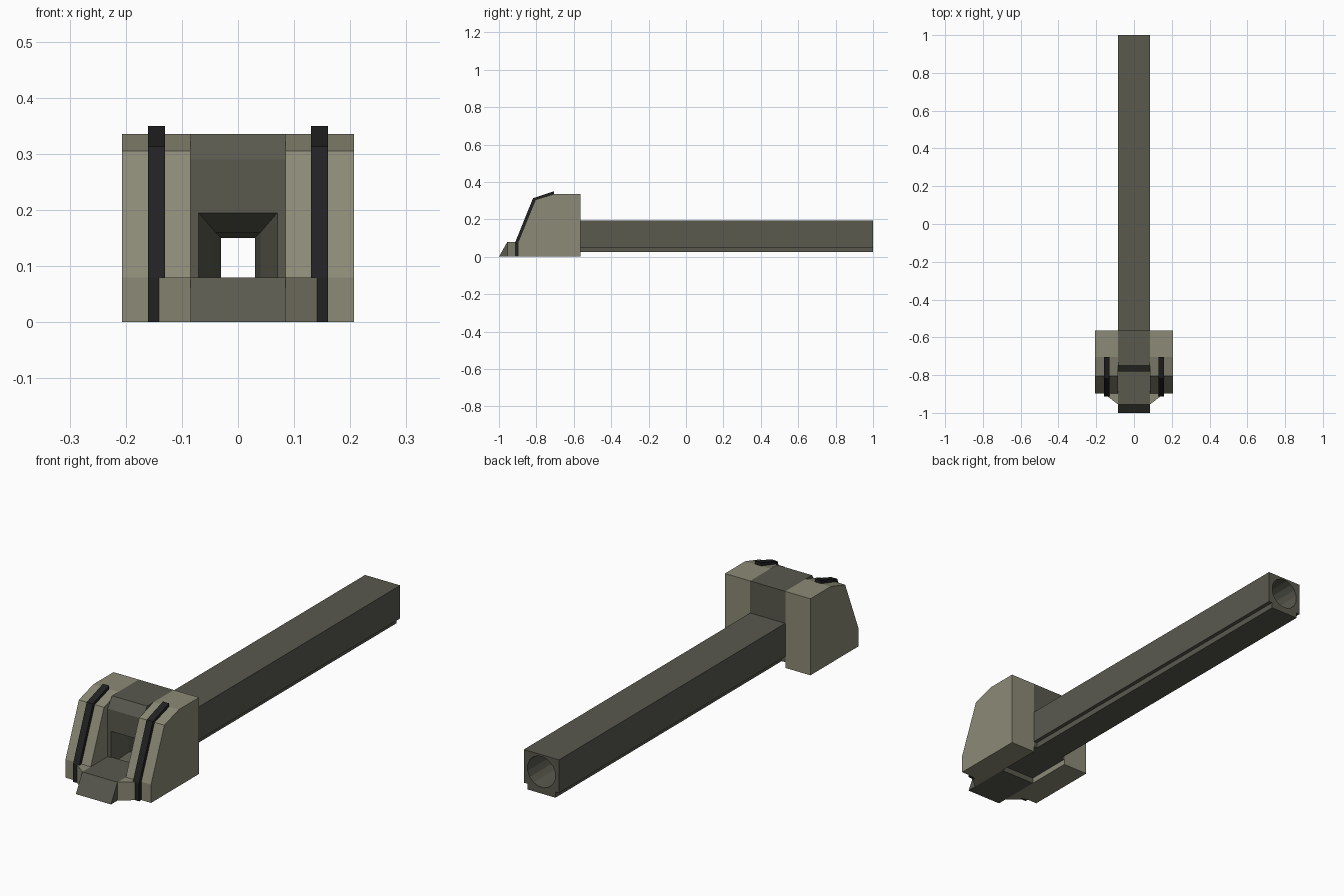
import bpy, bmesh, math
from mathutils import Matrix

if "Cube" in bpy.data.objects:
    bpy.data.objects.remove(bpy.data.objects["Cube"])


def material(name, rgb):
    m = bpy.data.materials.new(name)
    m.diffuse_color = (*rgb, 1)
    m.use_nodes = True
    m.node_tree.nodes["Principled BSDF"].inputs["Base Color"].default_value = m.diffuse_color
    return m


TAN = material("armour_tan", (0.262, 0.254, 0.181))
GREY = material("gun_grey", (0.100, 0.100, 0.078))
BLACK = material("strap_black", (0.016, 0.016, 0.017))


def finish(name, bm, mat):
    bmesh.ops.recalc_face_normals(bm, faces=bm.faces)
    me = bpy.data.meshes.new(name)
    bm.to_mesh(me)
    bm.free()
    me.materials.append(mat)
    ob = bpy.data.objects.new(name, me)
    bpy.context.collection.objects.link(ob)
    return ob


def loft(name, loops, mat):
    """Solid skinned through matching loops of 3D points."""
    bm = bmesh.new()
    rings = [[bm.verts.new(p) for p in lp] for lp in loops]
    n = len(rings[0])
    for a, b in zip(rings, rings[1:]):
        for i in range(n):
            j = (i + 1) % n
            bm.faces.new((a[i], a[j], b[j], b[i]))
    bm.faces.new(rings[0])
    bm.faces.new(rings[-1])
    return finish(name, bm, mat)


def side_profile(name, yz, x0, x1, mat):
    return loft(name, [[(x, y, z) for y, z in yz] for x in (x0, x1)], mat)


def rect(y, hx, z0, z1):
    return [(-hx, y, z0), (hx, y, z0), (hx, y, z1), (-hx, y, z1)]


def cut(ob, cutter):
    mod = ob.modifiers.new("cut", "BOOLEAN")
    mod.operation = "DIFFERENCE"
    mod.solver = "EXACT"
    mod.object = cutter
    bpy.context.view_layer.objects.active = ob
    bpy.ops.object.modifier_apply(modifier=mod.name)


# Side cheeks, straps over their front, and corner wedges at the foot
cheek = [(-0.565, 0), (-0.565, 0.335), (-0.705, 0.335), (-0.805, 0.305),
         (-0.897, 0.08), (-0.897, 0)]
strap = [(-0.897, 0), (-0.912, 0), (-0.912, 0.08), (-0.818, 0.313),
         (-0.705, 0.35), (-0.705, 0.335), (-0.805, 0.305), (-0.897, 0.08)]
wedge = [(0.085, -0.955), (0.16, -0.897), (0.085, -0.897)]
for s, side in ((-1, "left"), (1, "right")):
    side_profile(side + "_cheek", cheek, s * 0.085, s * 0.207, TAN)
    side_profile(side + "_strap", strap, s * 0.13, s * 0.16, BLACK)
    loft(side + "_wedge", [[(s * x, y, z) for x, y in wedge] for z in (0, 0.08)], TAN)

# Sloped nose step between the cheeks
side_profile("nose_step", [(-1, 0), (-0.955, 0.08), (-0.775, 0.08), (-0.775, 0)],
             -0.085, 0.085, GREY)

# Central core above and around the breech opening
core = side_profile("core", [(-0.565, 0.025), (-0.565, 0.335), (-0.75, 0.335),
                             (-0.78, 0.29), (-0.78, 0.025)], -0.085, 0.085, GREY)

# Long square barrel with a narrower rail underneath
section = [(-0.068, 0.025), (0.068, 0.025), (0.068, 0.05), (0.085, 0.05),
           (0.085, 0.195), (-0.085, 0.195), (-0.085, 0.05), (-0.068, 0.05)]
barrel = loft("barrel", [[(x, y, z) for x, z in section] for y in (-0.565, 1)], GREY)

# Cutters: stepped square funnel at the front, round bore behind it
funnel = loft("funnel_cutter", [rect(-0.80, 0.07, 0.05, 0.195), rect(-0.78, 0.07, 0.05, 0.195),
                                rect(-0.70, 0.04, 0.08, 0.16), rect(-0.62, 0.03, 0.079, 0.15),
                                rect(-0.50, 0.03, 0.079, 0.15)], GREY)
ring = [(0.068 * math.cos(math.tau * (i + .5) / 16), 0.12 + 0.068 * math.sin(math.tau * (i + .5) / 16))
        for i in range(16)]
bore = loft("bore_cutter", [[(x, y, z) for x, z in ring] for y in (-0.53, 1.05)], GREY)
cut(core, funnel)
cut(barrel, funnel)
cut(barrel, bore)
for c in (funnel, bore):
    bpy.data.objects.remove(c)
